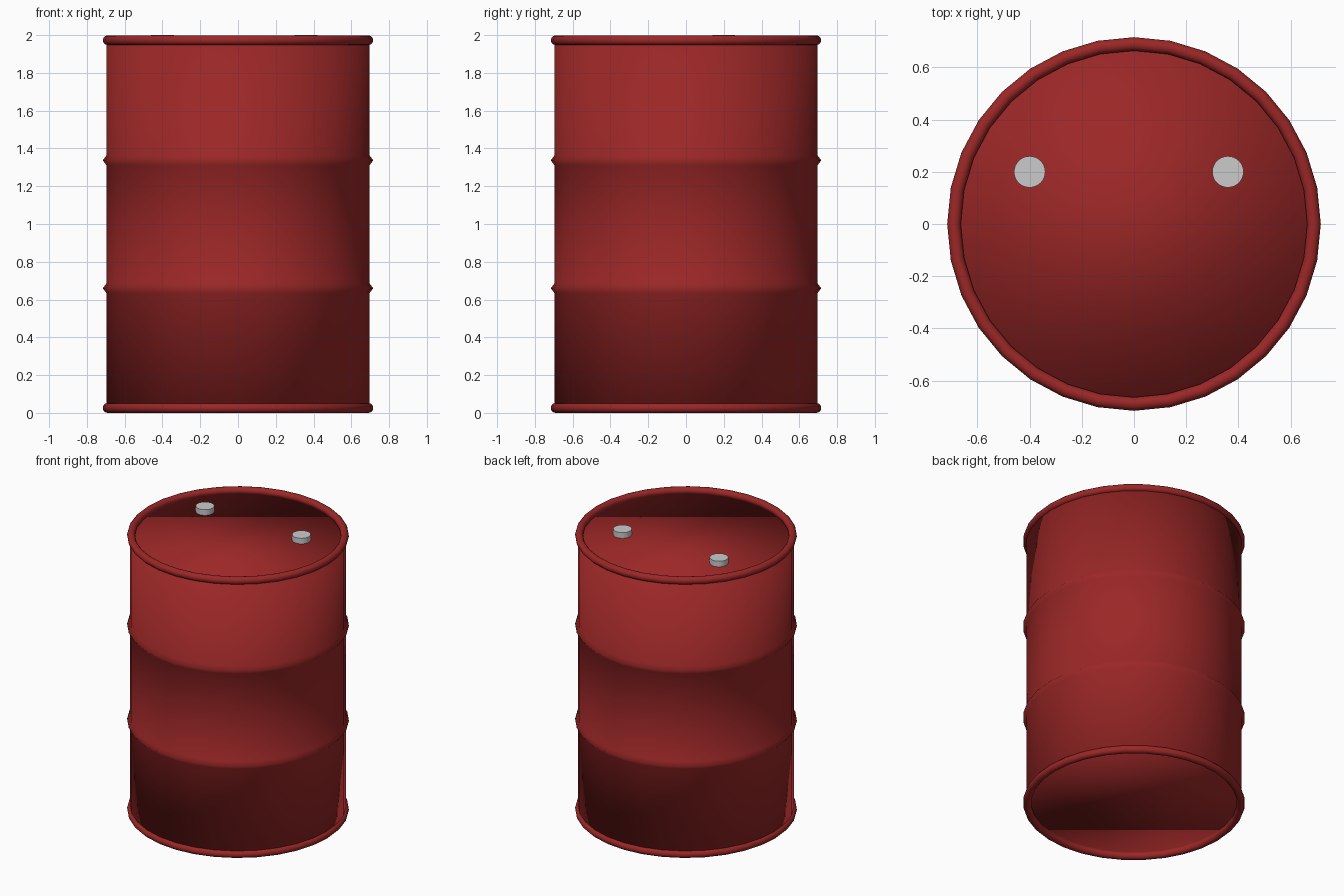
import bpy
import bmesh
from math import cos, sin, tau

SIDES = 32

cube = bpy.data.objects.get("Cube")
if cube:
    bpy.data.objects.remove(cube, do_unlink=True)


def make_material(name, color):
    mat = bpy.data.materials.new(name)
    mat.use_nodes = True
    mat.diffuse_color = color
    bsdf = next(n for n in mat.node_tree.nodes if n.type == 'BSDF_PRINCIPLED')
    bsdf.inputs["Base Color"].default_value = color
    return mat


def lathe(name, profile, mat, center=(0, 0, 0), sides=SIDES, closed=False):
    """Spin an upward (radius, z) profile; open profiles get end caps."""
    bm = bmesh.new()
    rings = []
    for r, z in profile:
        rings.append([bm.verts.new((r * cos(tau * i / sides),
                                    r * sin(tau * i / sides), z))
                      for i in range(sides)])
    pairs = list(zip(rings, rings[1:]))
    if closed:
        pairs.append((rings[-1], rings[0]))
    else:
        bm.faces.new(rings[0])
        bm.faces.new(rings[-1])
    for low, high in pairs:
        for i in range(sides):
            j = (i + 1) % sides
            bm.faces.new((low[i], low[j], high[j], high[i]))
    bmesh.ops.recalc_face_normals(bm, faces=bm.faces)
    for face in bm.faces:
        face.smooth = True
    mesh = bpy.data.meshes.new(name)
    bm.to_mesh(mesh)
    bm.free()
    mesh.materials.append(mat)
    obj = bpy.data.objects.new(name, mesh)
    obj.location = center
    bpy.context.collection.objects.link(obj)
    return obj


red = make_material("red paint", (0.33, 0.02, 0.02, 1))
grey = make_material("light grey metal", (0.6, 0.6, 0.6, 1))

# Barrel body with two pressed ribs and recessed ends
wall, rib, half = 0.697, 0.716, 0.025
profile = [(wall, 0.04)]
for z in (0.66, 1.337):
    profile += [(wall, z - half), (rib, z), (wall, z + half)]
profile.append((wall, 1.96))
lathe("barrel_body", profile, red)

# Rolled rims at both ends
bead = 0.026
steps = 12
circle = [(0.69 + bead * cos(tau * k / steps), bead * sin(tau * k / steps))
          for k in range(steps)]
for name, z in (("bottom_rim", bead), ("top_rim", 1.973)):
    lathe(name, circle, red, (0, 0, z), closed=True)

# Bung caps standing on the lid
for name, x in (("right_bung_cap", -0.4), ("left_bung_cap", 0.36)):
    cap = lathe(name, [(0.06, 1.955), (0.06, 2.0)], grey, (x, 0.2, 0))
    bpy.ops.object.select_all(action='DESELECT')
    cap.select_set(True)
    bpy.context.view_layer.objects.active = cap
    bpy.ops.object.shade_smooth_by_angle()
